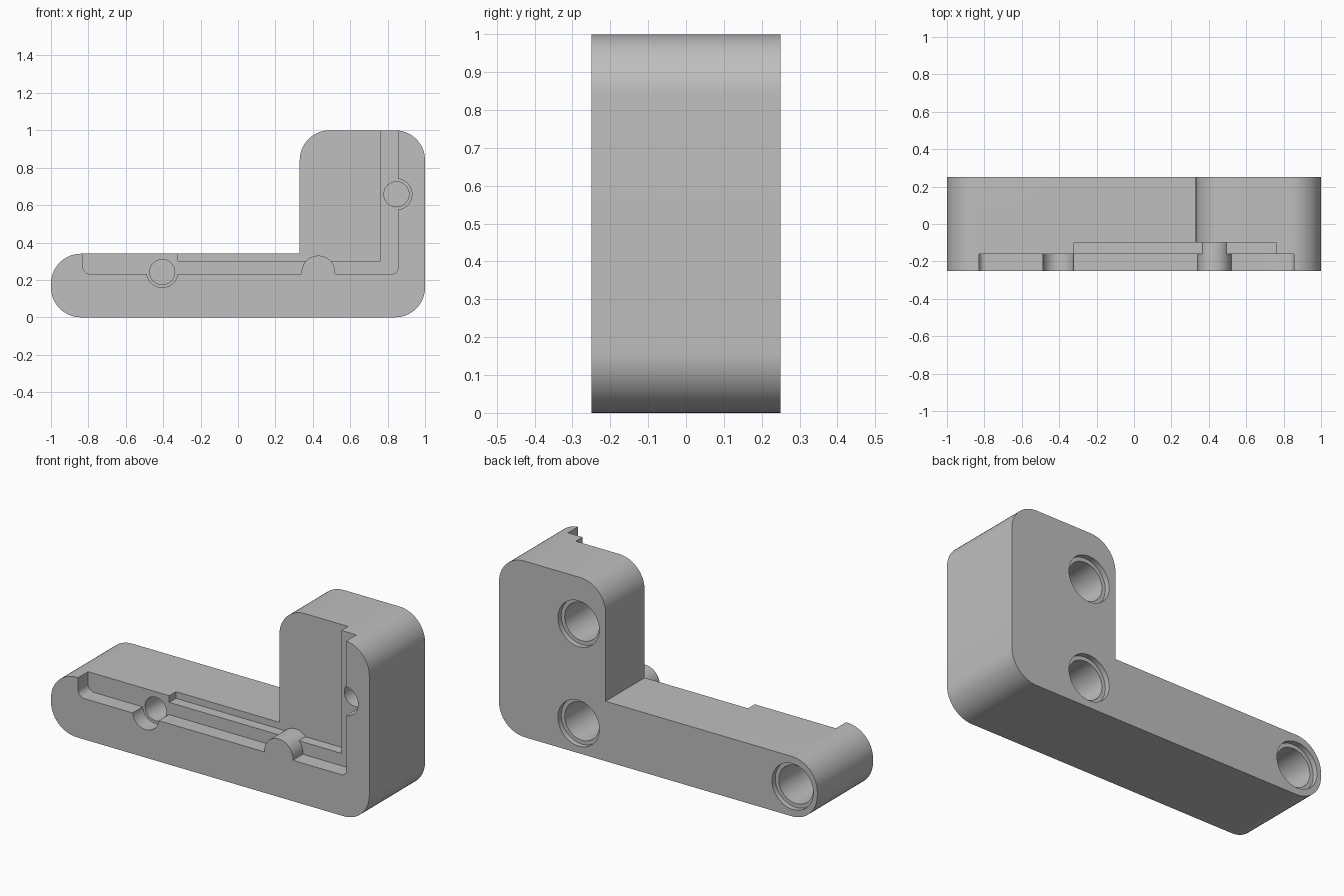
import bpy
import bmesh
import math
from mathutils import Vector

default_cube = bpy.data.objects.get("Cube")
if default_cube:
    bpy.data.objects.remove(default_cube, do_unlink=True)

FRONT, BACK = -0.25, 0.25
LEDGE, FLOOR = -0.16, -0.10      # depths of the two recess steps

grey = bpy.data.materials.new("plain grey")
grey.use_nodes = True
grey.diffuse_color = (0.52, 0.52, 0.52, 1)
grey.node_tree.nodes["Principled BSDF"].inputs["Base Color"].default_value = grey.diffuse_color


def rounded(corners, steps=14):
    """Turn (x, z, radius) corners into an outline with round corners."""
    outline = []
    for i, (x, z, r) in enumerate(corners):
        p = Vector((x, z))
        if r == 0:
            outline.append(p)
            continue
        a = (Vector(corners[i - 1][:2]) - p).normalized()
        b = (Vector(corners[(i + 1) % len(corners)][:2]) - p).normalized()
        centre = p + (a + b) * r
        for k in range(steps + 1):
            t = math.pi / 2 * k / steps
            outline.append(centre - b * r * math.cos(t) - a * r * math.sin(t))
    return outline


def circle(x, z, r, sides=48):
    turn = 2 * math.pi / sides
    return [Vector((x + r * math.cos(i * turn), z + r * math.sin(i * turn))) for i in range(sides)]


def prism(name, outline, y0, y1):
    """Extrude an x-z outline from y0 to y1."""
    bm = bmesh.new()
    face = bm.faces.new([bm.verts.new((p.x, y0, p.y)) for p in outline])
    ext = bmesh.ops.extrude_face_region(bm, geom=[face])
    verts = [v for v in ext["geom"] if isinstance(v, bmesh.types.BMVert)]
    bmesh.ops.translate(bm, verts=verts, vec=(0, y1 - y0, 0))
    bmesh.ops.recalc_face_normals(bm, faces=bm.faces)
    mesh = bpy.data.meshes.new(name)
    bm.to_mesh(mesh)
    bm.free()
    mesh.materials.append(grey)
    obj = bpy.data.objects.new(name, mesh)
    bpy.context.collection.objects.link(obj)
    return obj


def cut(target, cutter):
    """Subtract the cutter from the target, then discard it."""
    mod = target.modifiers.new("cut", 'BOOLEAN')
    mod.operation = 'DIFFERENCE'
    mod.solver = 'EXACT'
    mod.object = cutter
    bpy.context.view_layer.objects.active = target
    bpy.ops.object.modifier_apply(modifier=mod.name)
    bpy.data.objects.remove(cutter, do_unlink=True)


# L-shaped body
R = 0.16
body = prism("bracket_body", rounded([
    (-1, 0, R), (1, 0, R), (1, 1, R), (0.33, 1, R), (0.33, 0.34, 0), (-1, 0.34, R)]), FRONT, BACK)

# Two-step front recess, leaving a round boss standing
recesses = [
    ("ledge_cutter", [(-0.83, 0.232, 0.04), (0.855, 0.232, 0.03), (0.855, 1.2, 0), (-0.83, 1.2, 0)], LEDGE),
    ("floor_cutter", [(-0.32, 0.302, 0), (0.762, 0.302, 0), (0.762, 1.2, 0), (-0.32, 1.2, 0)], FLOOR),
]
for name, corners, depth in recesses:
    cutter = prism(name, rounded(corners), FRONT - 0.1, depth)
    cut(cutter, prism("boss_keeper", circle(0.43, 0.24, 0.09), FRONT - 0.2, 0))
    cut(body, cutter)

# Front pin holes with a shallow wider mouth
for x, z in [(-0.405, 0.242), (0.847, 0.658)]:
    cut(body, prism("mouth_cutter", circle(x, z, 0.083), FRONT - 0.1, LEDGE))
    cut(body, prism("pin_hole_cutter", circle(x, z, 0.067), FRONT - 0.1, 0.05))

# Back holes with a stepped rim
for x, z in [(0.5, 0.17), (0.5, 0.735), (-0.845, 0.17)]:
    cut(body, prism("rim_cutter", circle(x, z, 0.13), BACK - 0.03, BACK + 0.1))
    cut(body, prism("back_hole_cutter", circle(x, z, 0.108), -0.05, BACK + 0.1))

bpy.ops.object.select_all(action='DESELECT')
body.select_set(True)
bpy.context.view_layer.objects.active = body
bpy.ops.object.shade_smooth_by_angle(angle=math.radians(30))
